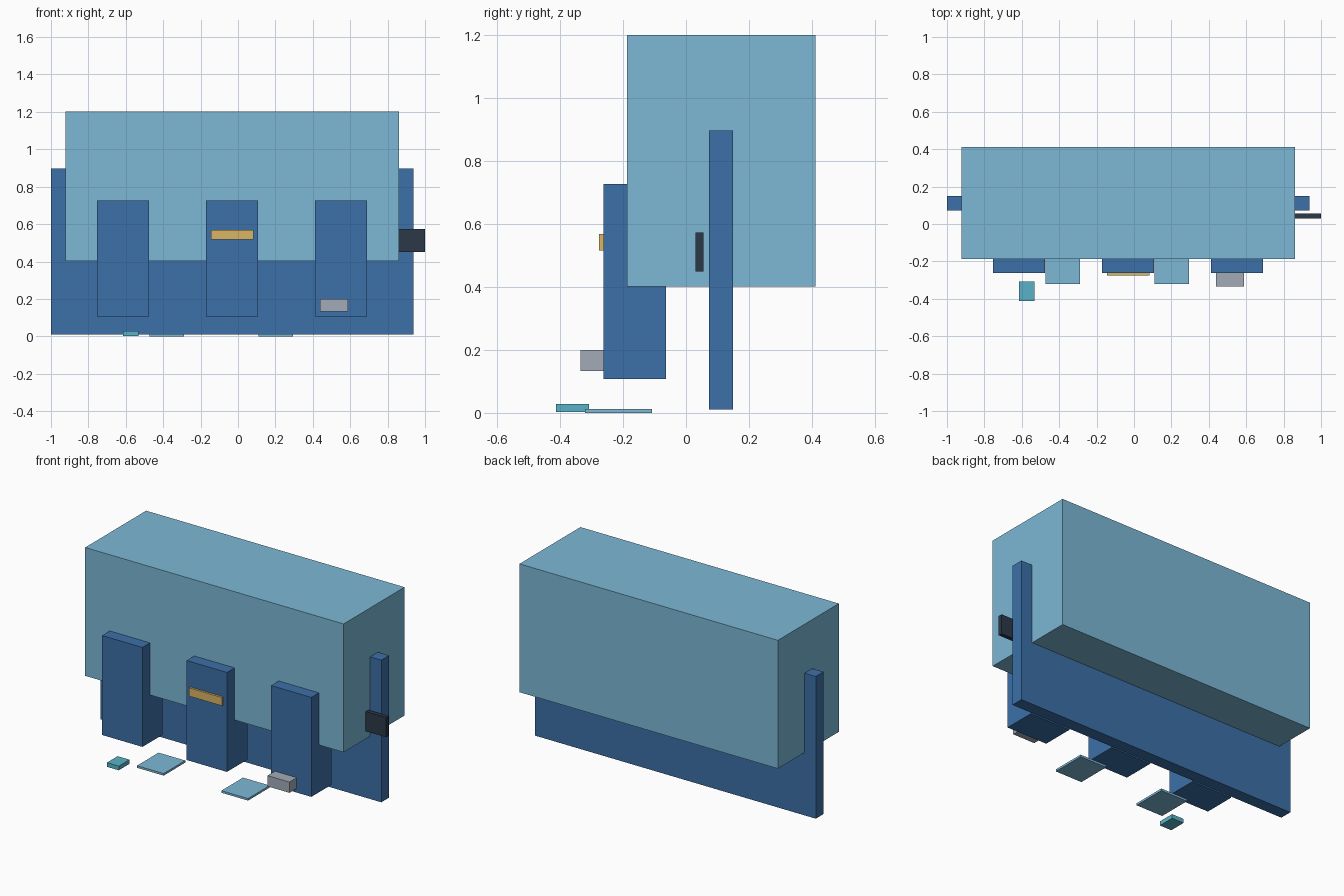
import bpy

if "Cube" in bpy.data.objects:
    bpy.data.objects.remove(bpy.data.objects["Cube"])


def material(name, rgb):
    m = bpy.data.materials.new(name)
    m.diffuse_color = (*rgb, 1)
    m.use_nodes = True
    m.node_tree.nodes["Principled BSDF"].inputs["Base Color"].default_value = m.diffuse_color
    return m


LIGHT = material("light_blue", (0.20, 0.48, 0.67))
BLUE = material("blue", (0.045, 0.16, 0.39))
TEAL = material("teal", (0.10, 0.45, 0.57))
YELLOW = material("yellow", (0.70, 0.46, 0.13))
DARK = material("dark", (0.025, 0.04, 0.065))
GREY = material("grey", (0.36, 0.41, 0.47))


def box(name, x, y, z, mat):
    """Box from (min, max) ranges on each axis."""
    spans = (x, y, z)
    bpy.ops.mesh.primitive_cube_add(size=1, location=[(a + b) / 2 for a, b in spans])
    ob = bpy.context.object
    ob.name = name
    ob.scale = [b - a for a, b in spans]
    bpy.ops.object.transform_apply(location=False, rotation=False, scale=True)
    ob.data.materials.append(mat)


# Main body and the panel running through it
box("main_body", (-0.922, 0.860), (-0.188, 0.412), (0.402, 1.202), LIGHT)
box("back_panel", (-1.0, 0.937), (0.073, 0.150), (0.011, 0.897), BLUE)

# Row of front columns
for i, cx in enumerate((-0.614, -0.031, 0.551)):
    box(f"front_column_{i + 1}", (cx - 0.139, cx + 0.139), (-0.263, -0.063), (0.107, 0.727), BLUE)

# Floor plates between the columns
for i, cx in enumerate((-0.380, 0.202)):
    box(f"floor_plate_{i + 1}", (cx - 0.092, cx + 0.092), (-0.321, -0.108), (0.0, 0.013), LIGHT)

# Small fittings
box("floor_block", (-0.615, -0.533), (-0.413, -0.308), (0.003, 0.029), TEAL)
box("column_strip", (-0.145, 0.082), (-0.276, -0.262), (0.517, 0.569), YELLOW)
box("column_tray", (0.438, 0.589), (-0.335, -0.260), (0.133, 0.200), GREY)
box("side_bracket", (0.858, 1.0), (0.030, 0.055), (0.450, 0.573), DARK)
